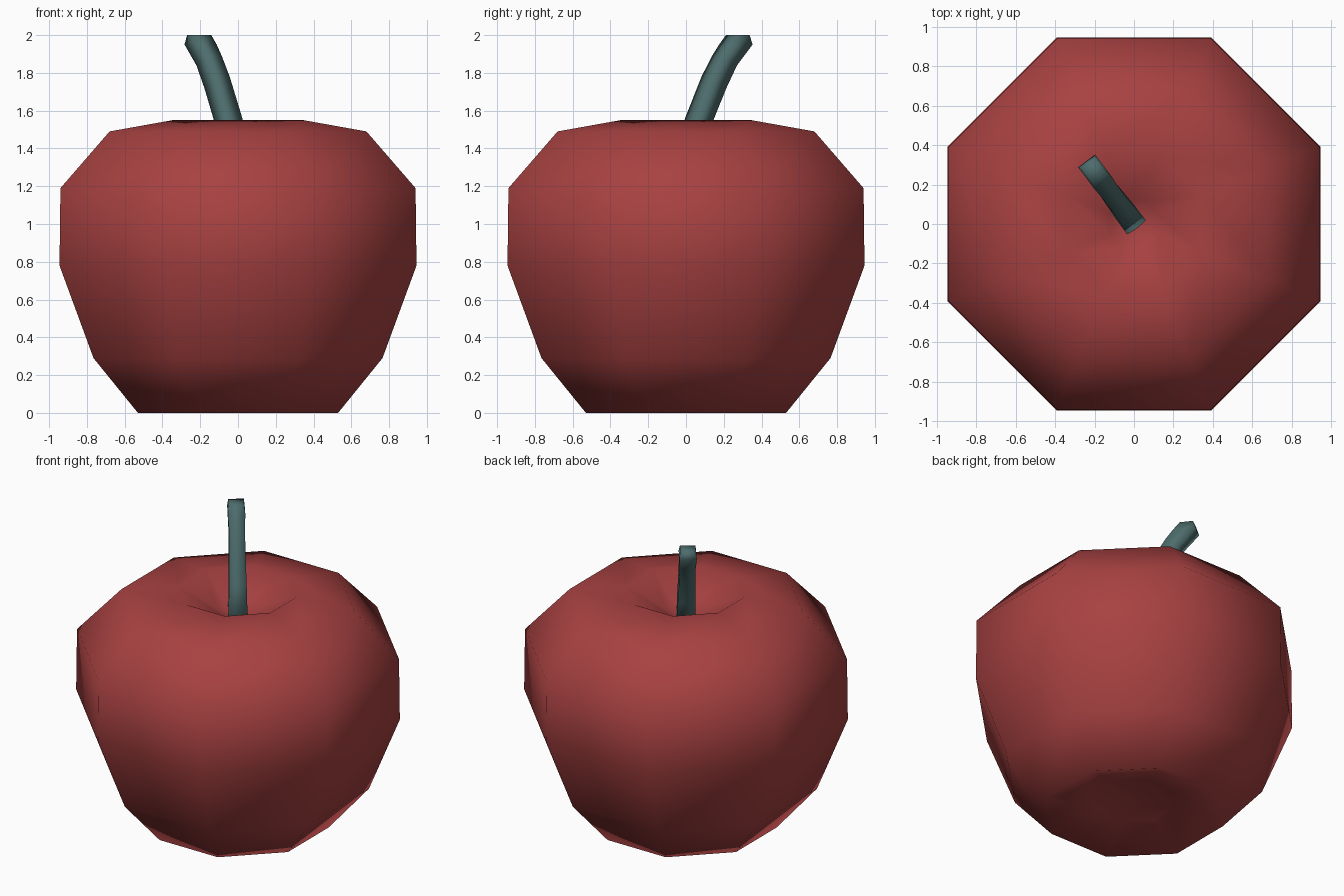
import bpy, math
from mathutils import Vector

if "Cube" in bpy.data.objects:
    bpy.data.objects.remove(bpy.data.objects["Cube"])


def material(name, rgb):
    m = bpy.data.materials.new(name)
    m.diffuse_color = (*rgb, 1)
    m.use_nodes = True
    m.node_tree.nodes["Principled BSDF"].inputs["Base Color"].default_value = m.diffuse_color
    return m


def build(name, verts, faces, mat, angle):
    me = bpy.data.meshes.new(name)
    me.from_pydata(verts, [], faces)
    me.materials.append(mat)
    ob = bpy.data.objects.new(name, me)
    bpy.context.collection.objects.link(ob)
    bpy.ops.object.select_all(action='DESELECT')
    ob.select_set(True)
    bpy.context.view_layer.objects.active = ob
    bpy.ops.object.mode_set(mode='EDIT')
    bpy.ops.mesh.select_all(action='SELECT')
    bpy.ops.mesh.normals_make_consistent(inside=False)
    bpy.ops.object.mode_set(mode='OBJECT')
    bpy.ops.object.shade_smooth_by_angle(angle=math.radians(angle))
    return ob


def bridge(rings, n):
    return [(r * n + i, r * n + (i + 1) % n, (r + 1) * n + (i + 1) % n, (r + 1) * n + i)
            for r in range(rings - 1) for i in range(n)]


red = material("apple red", (0.39, 0.053, 0.053))
teal = material("stem grey green", (0.075, 0.15, 0.15))

# Apple body: octagonal lathe, flats facing the axes (apothem, height)
profile = [(0.25, 0.09), (0.53, 0.0), (0.765, 0.29), (0.945, 0.78), (0.94, 1.19),
           (0.68, 1.49), (0.345, 1.55), (0.12, 1.42)]
N = 8
verts = []
for a, z in profile:
    r = a / math.cos(math.pi / N)
    for i in range(N):
        t = math.pi / N + i * 2 * math.pi / N
        verts.append((r * math.cos(t), r * math.sin(t), z))
faces = bridge(len(profile), N)
# dimple centres, bottom and top
lo, hi = len(verts), len(verts) + 1
verts += [(0, 0, 0.11), (0, 0, 1.36)]
last = (len(profile) - 1) * N
for i in range(N):
    j = (i + 1) % N
    faces += [(lo, j, i), (hi, last + i, last + j)]
build("apple_body", verts, faces, red, 180)

# Stem: square section leaning to the back left
# (inner distance, inner height, outer distance, outer height, half width)
sections = [(-0.045, 1.31, 0.05, 1.28, 0.06), (0.035, 1.56, 0.13, 1.53, 0.055),
            (0.14, 1.78, 0.23, 1.72, 0.05), (0.21, 1.89, 0.30, 1.84, 0.05),
            (0.26, 1.95, 0.40, 1.95, 0.054), (0.30, 2.0, 0.385, 2.0, 0.048)]
lean, side = Vector((-0.6, 0.8, 0)), Vector((0.8, 0.6, 0))
verts = []
for di, zi, do, zo, w in sections:
    for d, z, s in ((di, zi, -w), (di, zi, w), (do, zo, w), (do, zo, -w)):
        verts.append(lean * d + side * s + Vector((0, 0, z)))
n = len(verts)
faces = bridge(len(sections), 4) + [(0, 1, 2, 3), (n - 4, n - 3, n - 2, n - 1)]
build("stem", verts, faces, teal, 180)
